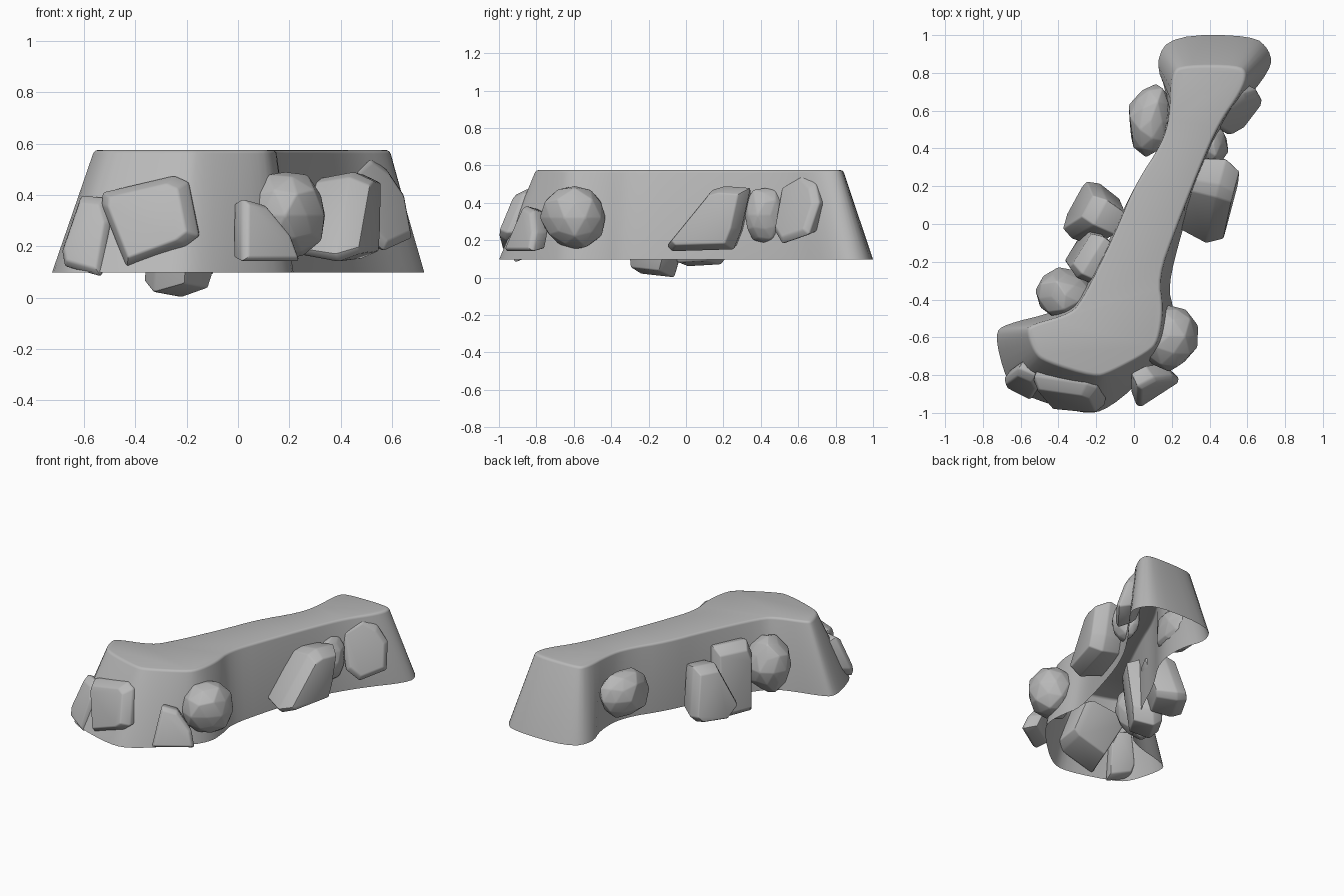
import bpy, bmesh, math, random
from mathutils import Vector

if "Cube" in bpy.data.objects:
    bpy.data.objects.remove(bpy.data.objects["Cube"])

random.seed(4)
stone = bpy.data.materials.new("stone grey")
stone.use_nodes = True
GREY = (0.48, 0.48, 0.48, 1)
stone.diffuse_color = GREY
stone.node_tree.nodes["Principled BSDF"].inputs["Base Color"].default_value = GREY


def finish(bm, name, angle):
    mesh = bpy.data.meshes.new(name)
    bm.to_mesh(mesh)
    bm.free()
    mesh.materials.append(stone)
    obj = bpy.data.objects.new(name, mesh)
    bpy.context.collection.objects.link(obj)
    bpy.ops.object.select_all(action='DESELECT')
    obj.select_set(True)
    bpy.context.view_layer.objects.active = obj
    bpy.ops.object.shade_smooth_by_angle(angle=math.radians(angle))


def round_corners(points):
    # Corner cutting turns the outline into a soft curve
    result = []
    for a, b in zip(points, points[1:] + points[:1]):
        a, b = Vector(a), Vector(b)
        result += [a.lerp(b, 0.25), a.lerp(b, 0.75)]
    return result


def make_mound():
    # Matching rim and foot outlines, clockwise from the back right corner
    rim = [(.20, .81), (.27, .84), (.55, .84), (.60, .80), (.57, .70), (.45, .53),
           (.35, .30), (.22, -.03), (.13, -.28), (.155, -.45), (.13, -.62), (.08, -.68),
           (-.13, -.79), (-.21, -.81), (-.47, -.73), (-.53, -.68), (-.57, -.56),
           (-.53, -.53), (-.35, -.48), (-.28, -.42), (-.10, -.05), (.0, .20),
           (.15, .43), (.19, .57)]
    foot = [(.11, .86), (.20, 1.0), (.63, 1.0), (.72, .92), (.73, .82), (.52, .57),
            (.36, .30), (.25, -.05), (.18, -.33), (.21, -.45), (.22, -.62), (.10, -.77),
            (-.13, -.98), (-.27, -1.01), (-.61, -.90), (-.68, -.82), (-.74, -.58),
            (-.68, -.53), (-.43, -.47), (-.31, -.40), (-.11, -.05), (.0, .20),
            (.17, .45), (.18, .68)]
    for _ in range(2):
        rim, foot = round_corners(rim), round_corners(foot)
    bm = bmesh.new()
    top = [bm.verts.new((p.x, p.y, 0.575)) for p in rim]
    low = [bm.verts.new((p.x, p.y, 0.097)) for p in foot]
    cap = bm.faces.new(top)
    for i in range(len(top)):
        j = (i + 1) % len(top)
        bm.faces.new((top[i], low[i], low[j], top[j]))
    bmesh.ops.recalc_face_normals(bm, faces=bm.faces)
    if cap.normal.z < 0:
        bmesh.ops.reverse_faces(bm, faces=bm.faces)
    bmesh.ops.bevel(bm, geom=list(cap.edges), offset=0.015, segments=3,
                    profile=0.5, affect='EDGES')
    finish(bm, "mound", 40)


def hull_rock(name, points, soft):
    # Wrap points in a faceted hull with softened edges
    bm = bmesh.new()
    for p in points:
        bm.verts.new(p)
    hull = bmesh.ops.convex_hull(bm, input=bm.verts)
    spare = {v for v in hull["geom_interior"] + hull["geom_unused"]
             if isinstance(v, bmesh.types.BMVert)}
    bmesh.ops.delete(bm, geom=list(spare), context='VERTS')
    bmesh.ops.dissolve_limit(bm, angle_limit=math.radians(8),
                             verts=bm.verts, edges=bm.edges)
    bmesh.ops.recalc_face_normals(bm, faces=bm.faces)
    bmesh.ops.bevel(bm, geom=list(bm.edges), offset=soft, segments=2,
                    profile=0.5, affect='EDGES', clamp_overlap=True)
    finish(bm, name, 35)


def slab(name, centre, facing, out, back, profile, lean=0.36, taper=0.8):
    # Profile is (sideways, height); the slab faces outward and leans with the wall
    a = math.radians(facing)
    n, side = Vector((math.cos(a), math.sin(a), 0)), Vector((-math.sin(a), math.cos(a), 0))
    mid = sum(z for _, z in profile) / len(profile)
    points = []
    for depth, scale in ((out, taper), (out * 0.3, 1), (-back, 0.85)):
        for u, z in profile:
            h = mid + (z - mid) * scale
            d = depth - lean * (h - mid)
            points.append(Vector((*centre, 0)) + side * u * scale + n * d + Vector((0, 0, h)))
    hull_rock(name, points, 0.008)


def boulder(name, centre, radii, turn=0):
    # Uneven faceted ball, turned about the vertical
    bm = bmesh.new()
    bmesh.ops.create_icosphere(bm, subdivisions=2, radius=1)
    a = math.radians(turn)
    points = []
    for v in bm.verts:
        p = v.co * random.uniform(0.91, 1.07)
        x, y, z = (q * r for q, r in zip(p, radii))
        points.append(Vector(centre) + Vector((x * math.cos(a) - y * math.sin(a),
                                               x * math.sin(a) + y * math.cos(a), z)))
    bm.free()
    hull_rock(name, points, 0.006)


make_mound()

# Rocks on the front end
slab("front_block", (-.335, -.86), -103, .08, .17,
     [(-.2, .41), (.08, .475), (.14, .45), (.2, .24), (.15, .2), (-.08, .115), (-.2, .36)])
slab("front_corner_rock", (-.58, -.82), -112, .045, .04,
     [(-.05, .4), (.05, .39), (.09, .3), (.08, .08), (-.08, .12), (-.1, .18)])
slab("front_wedge", (.095, -.85), -57, .035, .07,
     [(-.13, .14), (.14, .14), (.12, .24), (.03, .36), (-.07, .385), (-.11, .25)], taper=0.85)

# Rocks along the +x side
boulder("front_side_boulder", (.185, -.595, .32), (.155, .178, .178))
slab("side_block", (.40, .13), -15, .12, .11,
     [(-.23, .17), (-.2, .14), (.14, .15), (.18, .25), (.23, .48), (.09, .49), (.02, .47)],
     lean=0.04)
boulder("side_boulder", (.42, .42, .335), (.08, .115, .15))
slab("side_slab", (.535, .6), -43, .04, .07,
     [(-.14, .5), (0, .565), (.1, .5), (.16, .4), (.14, .23), (-.04, .18), (-.12, .25)])

# Rocks along the -x side
boulder("back_boulder", (.09, .55, .33), (.125, .195, .165), turn=-8)
slab("low_wedge", (-.21, .05), 152, .1, .1,
     [(-.16, .11), (-.1, .41), (.05, .41), (.17, .14), (.08, .06), (-.12, .07)],
     lean=0.25, taper=0.85)
slab("low_block", (-.22, -.17), 148, .09, .1,
     [(-.12, .48), (.11, .49), (.14, .4), (.12, .02), (-.09, .0), (-.13, .1)], lean=0.12)
boulder("middle_boulder", (-.365, -.375, .3), (.155, .14, .19), turn=-25)
